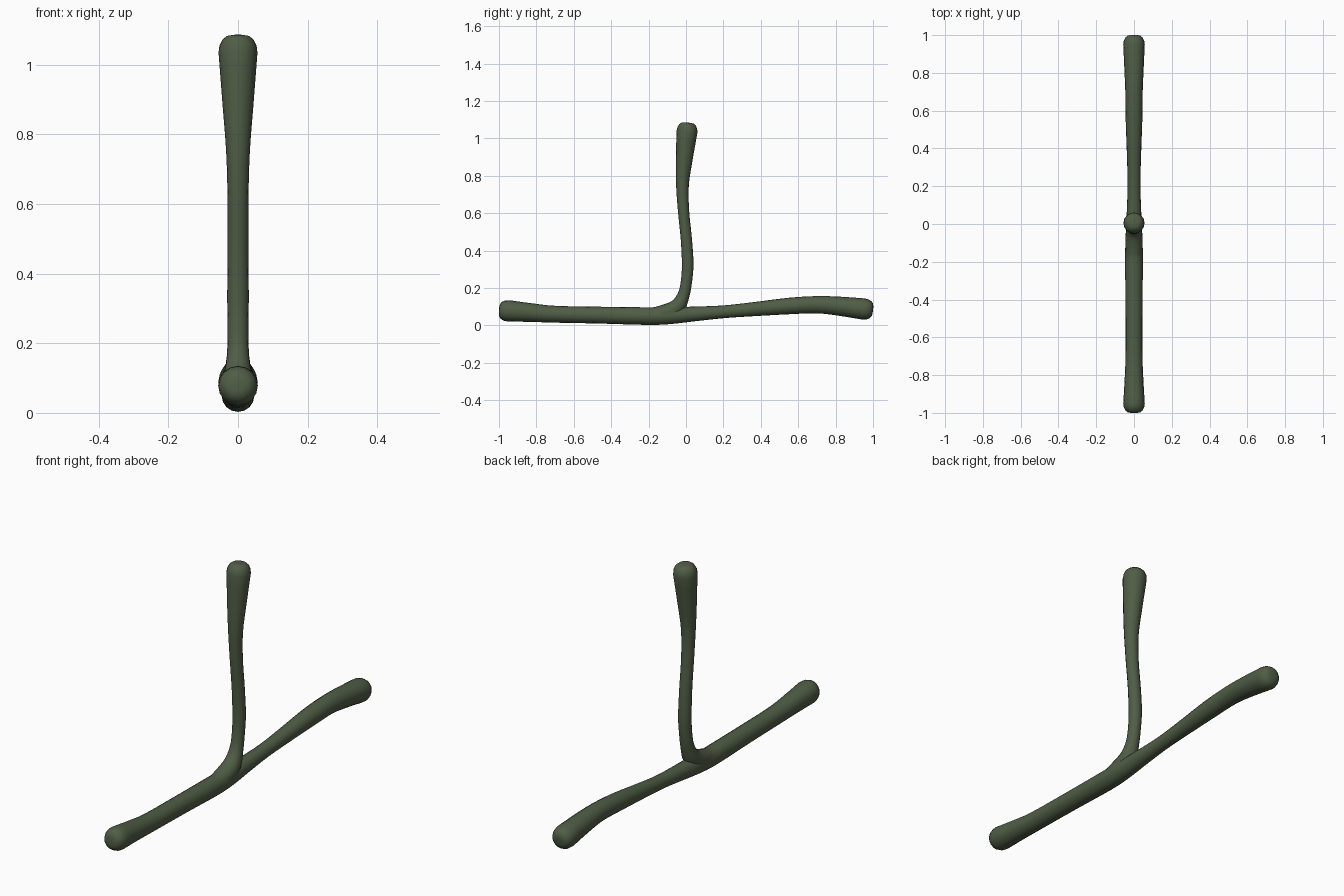
import bpy, bmesh, math
from mathutils import Vector

if "Cube" in bpy.data.objects:
    bpy.data.objects.remove(bpy.data.objects["Cube"])

SIDES = 16
mat = bpy.data.materials.new("bark_green")
mat.diffuse_color = (0.08, 0.11, 0.06, 1)
mat.use_nodes = True
mat.node_tree.nodes["Principled BSDF"].inputs["Base Color"].default_value = mat.diffuse_color


def spline(pts, steps):
    """Catmull-Rom through (y, z, radius) points."""
    p = [Vector(q) for q in pts]
    p = [2 * p[0] - p[1]] + p + [2 * p[-1] - p[-2]]
    out = []
    for i in range(1, len(p) - 2):
        a, b, c, d = p[i - 1:i + 3]
        for k in range(steps):
            t = k / steps
            out.append(0.5 * (2 * b + (c - a) * t + (2 * a - 5 * b + 4 * c - d) * t * t
                              + (3 * b - a - 3 * c + d) * t ** 3))
    return out + [p[-2]]


def round_end(q, tangent, depth=0.05):
    """Rings that close a limb with a soft, slightly flat tip."""
    return [Vector((q.x + tangent.x * depth * d, q.y + tangent.y * depth * d, q.z * r))
            for d, r in ((0.4, 0.95), (0.75, 0.8), (0.94, 0.58), (1.0, 0.3))]


def limb(name, pts, cap_start, cap_end):
    path = spline(pts, 3)
    tans = []
    for i in range(len(path)):
        d = path[min(i + 1, len(path) - 1)] - path[max(i - 1, 0)]
        tans.append(Vector((d.x, d.y)).normalized())
    rings = list(zip(path, tans))
    if cap_start:
        rings = [(q, tans[0]) for q in reversed(round_end(path[0], -tans[0]))] + rings
    if cap_end:
        rings += [(q, tans[-1]) for q in round_end(path[-1], tans[-1])]
    bm = bmesh.new()
    loops = []
    for q, t in rings:
        loop = []
        for k in range(SIDES):
            a = 2 * math.pi * k / SIDES
            c, s = q.z * math.cos(a), q.z * math.sin(a)
            loop.append(bm.verts.new((c, q.x - t.y * s, q.y + t.x * s)))
        loops.append(loop)
    for l0, l1 in zip(loops, loops[1:]):
        for k in range(SIDES):
            n = (k + 1) % SIDES
            bm.faces.new((l0[k], l0[n], l1[n], l1[k]))
    bm.faces.new(loops[0])
    bm.faces.new(loops[-1])
    bmesh.ops.recalc_face_normals(bm, faces=bm.faces)
    me = bpy.data.meshes.new(name)
    bm.to_mesh(me)
    bm.free()
    me.materials.append(mat)
    ob = bpy.data.objects.new(name, me)
    bpy.context.collection.objects.link(ob)
    return ob


# long wavy branch lying along y
branch = limb("forked_branch", [
    (-0.95, 0.078, 0.057), (-0.83, 0.069, 0.050), (-0.70, 0.060, 0.045),
    (-0.45, 0.055, 0.045), (-0.20, 0.050, 0.047), (-0.08, 0.053, 0.045),
    (0.05, 0.062, 0.039), (0.20, 0.073, 0.034), (0.35, 0.086, 0.037),
    (0.55, 0.104, 0.044), (0.70, 0.111, 0.046), (0.82, 0.103, 0.051),
    (0.95, 0.088, 0.057)], True, True)

# upright shoot flowing out of the branch
shoot = limb("upright_shoot", [
    (-0.22, 0.050, 0.036), (-0.12, 0.065, 0.045), (-0.047, 0.100, 0.042),
    (-0.012, 0.165, 0.032), (0.003, 0.24, 0.030), (0.009, 0.33, 0.031),
    (0.002, 0.46, 0.030), (-0.013, 0.61, 0.030), (-0.019, 0.75, 0.034),
    (-0.010, 0.88, 0.044), (0.005, 1.035, 0.056)], False, True)

# fuse both into one skin
mod = branch.modifiers.new("fuse", 'BOOLEAN')
mod.operation = 'UNION'
mod.solver = 'EXACT'
mod.object = shoot
bpy.context.view_layer.objects.active = branch
branch.select_set(True)
bpy.ops.object.modifier_apply(modifier="fuse")
bpy.data.objects.remove(shoot)
bpy.ops.object.shade_smooth_by_angle(angle=math.radians(40))
